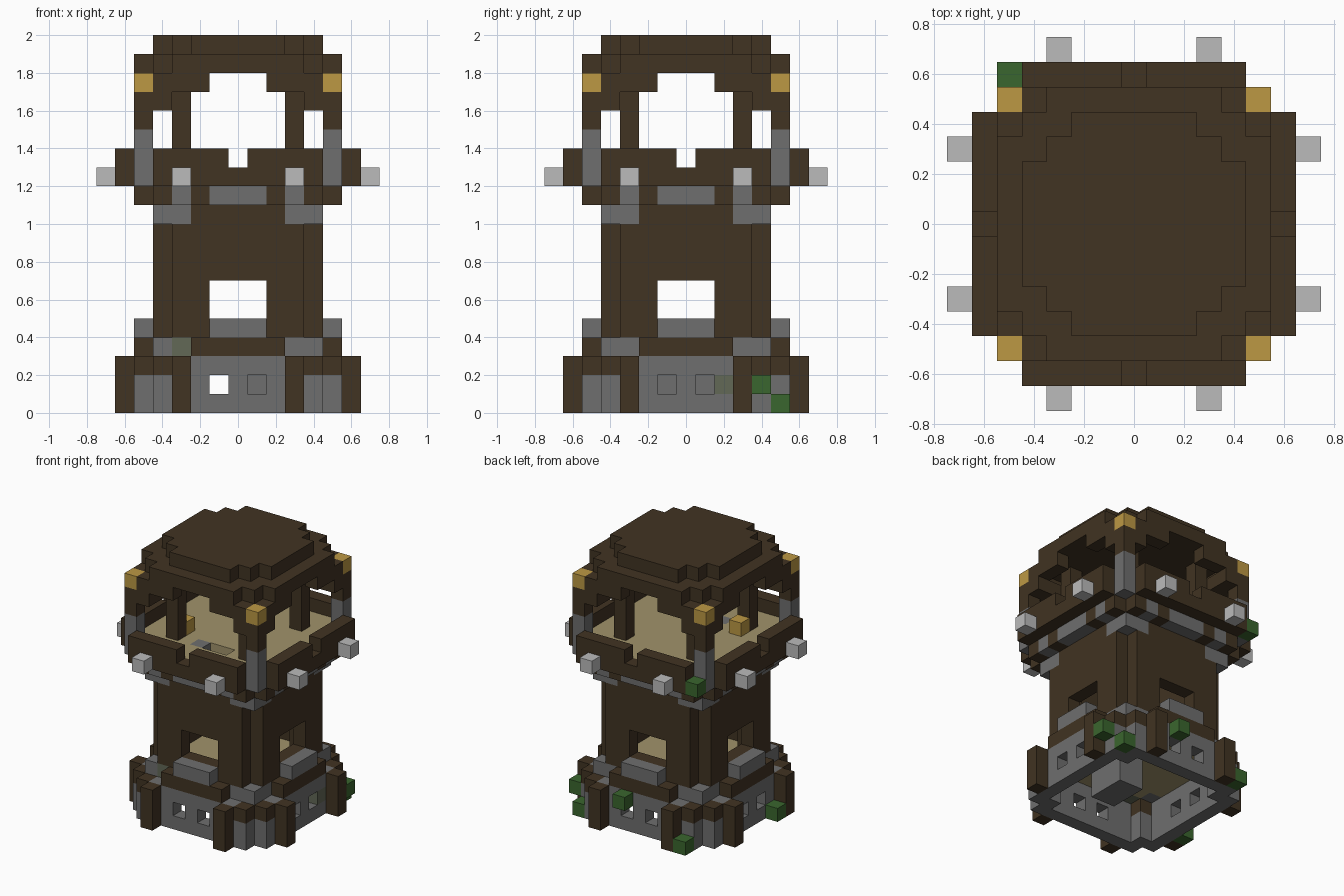
import bpy
import bmesh
from mathutils import Vector

cube = bpy.data.objects.get("Cube")
if cube:
    bpy.data.objects.remove(cube, do_unlink=True)

U = 0.1  # block size


def linear(c):
    c /= 255
    return c / 12.92 if c < 0.04 else ((c + 0.055) / 1.055) ** 2.4


def material(name, r, g, b):
    m = bpy.data.materials.new(name)
    m.use_nodes = True
    col = (linear(r), linear(g), linear(b), 1)
    m.diffuse_color = col
    m.node_tree.nodes["Principled BSDF"].inputs["Base Color"].default_value = col
    return m


WOOD = material("dark wood", 65, 51, 34)
STONE = material("grey stone", 110, 110, 110)
MOSSY = material("mossy stone", 98, 104, 86)
PLANK = material("pale planks", 161, 147, 107)
LIGHT = material("light grey", 187, 187, 187)
GOLD = material("gold", 188, 152, 68)
LEAF = material("leaf green", 58, 102, 46)

blocks = {}  # grid cell -> part name
colours = {}  # part name -> material


def span(v):
    return range(v[0], v[1] + 1) if isinstance(v, tuple) else (v,)


def images(x, y):
    return {(s * a, t * b) for a, b in ((x, y), (y, x)) for s in (1, -1) for t in (1, -1)}


def put(part, mat, xs, ys, zs, sym=True):
    """Fill a box of blocks, repeated on all four sides when sym is set."""
    colours[part] = mat
    for x in span(xs):
        for y in span(ys):
            for z in span(zs):
                for p in images(x, y) if sym else [(x, y)]:
                    blocks[p + (z,)] = part


def cut(xs, ys, zs):
    for x in span(xs):
        for y in span(ys):
            for z in span(zs):
                for p in images(x, y):
                    blocks.pop(p + (z,), None)


# Base: stone walls with small windows, wooden corner caps and posts
put("base_wall", STONE, (0, 4), 5, (0, 2))
put("base_wall", STONE, 4, 4, (0, 2))
put("base_corner_cap", WOOD, 4, (4, 5), 2)
put("base_post", WOOD, 3, 6, (0, 2))
cut(1, 5, 1)

# First floor with wooden trim
put("lower_floor", PLANK, (-4, 4), (-4, 4), 3, False)
put("base_trim", WOOD, (0, 2), 5, 3)

# Tower shaft with one window per side
put("tower_wall", WOOD, (0, 3), 4, (4, 11))
put("tower_wall", WOOD, 3, 3, (4, 11))
cut((0, 1), 4, (5, 6))
put("window_sill", STONE, (0, 1), 5, 4)
for z in (3, 10):
    put("corner_stone", STONE, (3, 4), 4, z)

# Ring of brackets below the balcony
put("bracket_wood", WOOD, (0, 4), 5, 11)
put("bracket_wood", WOOD, 4, 4, 11)
put("bracket_stone", STONE, (0, 1), 5, 11)
put("bracket_stone", STONE, 3, 5, 11)

# Balcony floor with stair opening
put("upper_floor", PLANK, (-5, 5), (-5, 5), 12, False)
for x in (0, 1):
    blocks.pop((x, -3, 12))
put("upper_step", STONE, -1, -3, 12, False)

# Balcony parapet, notched in the middle, with lamp blocks
put("parapet", WOOD, (0, 4), 6, (12, 13))
cut(0, 6, 13)
put("lamp", LIGHT, 3, 7, 12)

# Corner posts and inner pillars
put("corner_post_stone", STONE, 5, 5, (12, 14))
put("corner_post_wood", WOOD, 5, 5, (15, 16))
put("corner_lantern", GOLD, 5, 5, 17)
put("pillar", WOOD, 3, 3, (13, 17))
put("chest", GOLD, -3, -2, 13, False)

# Arches and stepped roof
put("arch", WOOD, 4, (4, 5), 16)
put("arch", WOOD, (2, 4), 5, 17)
put("roof_lower", WOOD, (0, 3), (0, 5), 18)
put("roof_lower", WOOD, 4, 4, 18)
put("roof_upper", WOOD, (0, 2), (0, 4), 19)
put("roof_upper", WOOD, 3, 3, 19)

# Inside stairs
put("lower_stair", STONE, (1, 2), -1, (0, 1), False)
put("lower_stair", STONE, (1, 2), (0, 1), (0, 2), False)
for i, (x, y) in enumerate(((-2, 3), (-3, 2), (-3, -2), (-2, -3))):
    put("tower_stair", STONE, x, y, 4 + i * 2, False)

# Mossy stones and leaf blocks
for p in ((-3, -4, 3), (5, 2, 1)):
    put("mossy_stone", MOSSY, *p, False)
for p in ((6, 4, 1), (5, 5, 0), (1, 6, 2), (-4, 6, 0), (-6, -2, 0), (-5, 6, 12)):
    put("leaf_block", LEAF, *p, False)

# Turn each part into a mesh of its exposed faces
for part, mat in colours.items():
    bm = bmesh.new()
    for c in [c for c, name in blocks.items() if name == part]:
        centre = Vector((c[0], c[1], c[2] + 0.5)) * U
        for axis in range(3):
            for side in (-1, 1):
                n = [0, 0, 0]
                n[axis] = side
                if tuple(a + b for a, b in zip(c, n)) in blocks:
                    continue
                n = Vector(n)
                a = Vector((n.y, n.z, n.x))
                b = n.cross(a)
                corners = (n - a - b, n + a - b, n + a + b, n - a + b)
                bm.faces.new([bm.verts.new(centre + k * U / 2) for k in corners])
    bmesh.ops.remove_doubles(bm, verts=bm.verts, dist=U / 100)
    bmesh.ops.dissolve_limit(bm, angle_limit=0.01, verts=bm.verts, edges=bm.edges)
    mesh = bpy.data.meshes.new(part)
    bm.to_mesh(mesh)
    bm.free()
    mesh.materials.append(mat)
    bpy.context.collection.objects.link(bpy.data.objects.new(part, mesh))
